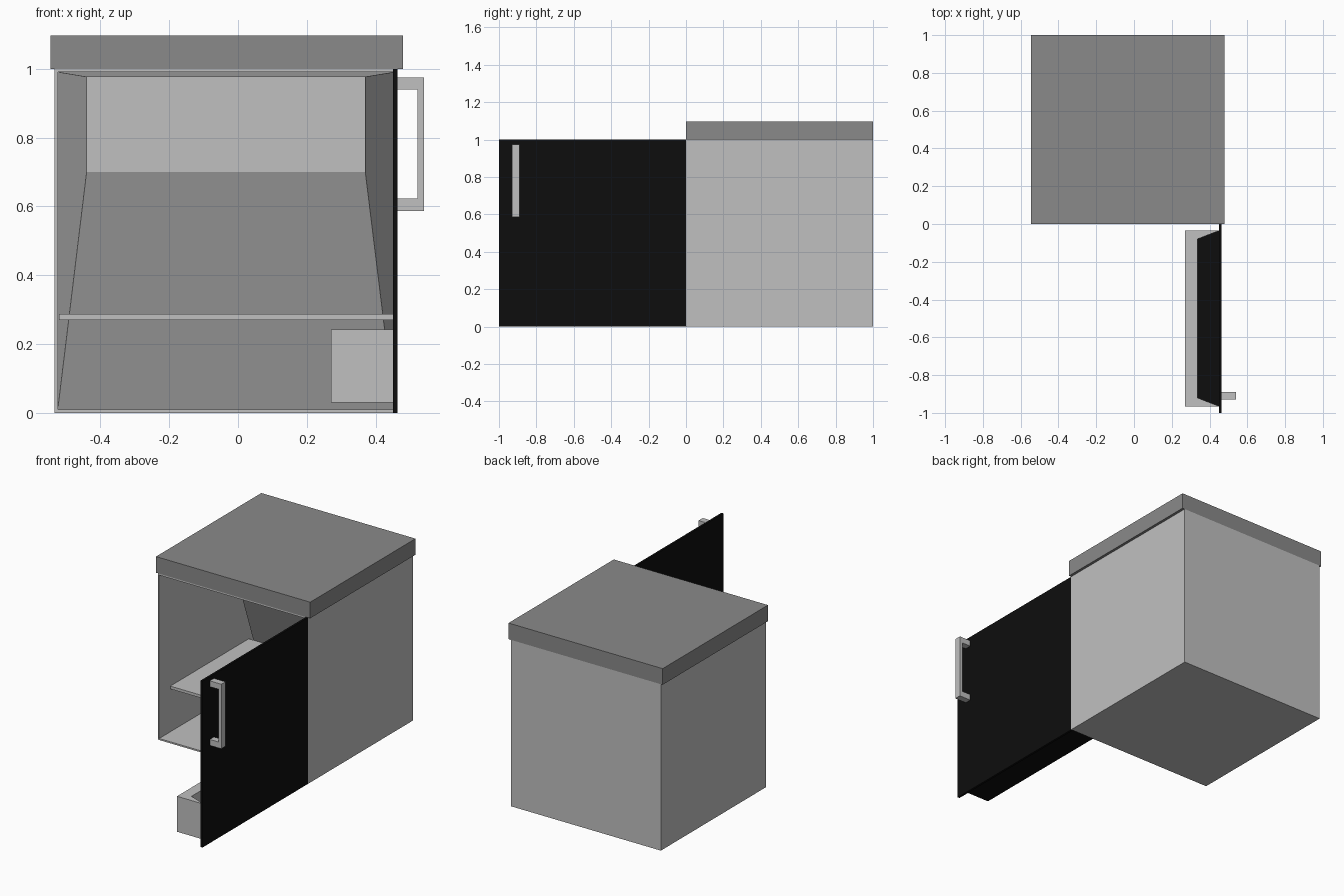
import bpy, bmesh
from mathutils import Vector

if "Cube" in bpy.data.objects:
    bpy.data.objects.remove(bpy.data.objects["Cube"])


def material(name, value):
    m = bpy.data.materials.new(name)
    m.diffuse_color = (value, value, value, 1)
    m.use_nodes = True
    m.node_tree.nodes["Principled BSDF"].inputs["Base Color"].default_value = m.diffuse_color
    return m


SILVER = material("silver_grey", 0.53)
GREY = material("mid_grey", 0.255)
BLACK = material("black", 0.004)


def finish(name, bm, *mats):
    bmesh.ops.recalc_face_normals(bm, faces=bm.faces)
    mesh = bpy.data.meshes.new(name)
    bm.to_mesh(mesh)
    bm.free()
    for m in mats:
        mesh.materials.append(m)
    ob = bpy.data.objects.new(name, mesh)
    bpy.context.collection.objects.link(ob)
    return ob


def box_bm(lo, hi):
    bm = bmesh.new()
    bmesh.ops.create_cube(bm, size=1)
    for v in bm.verts:
        v.co = Vector([(h if c > 0 else l) for c, l, h in zip(v.co, lo, hi)])
    return bm


def box(name, lo, hi, mat):
    return finish(name, box_bm(lo, hi), mat)


def prism(name, outline, axis, lo, hi, *mats, black_below=False):
    """Extrude a 2D outline along y ('Y': outline is x,z) or z ('Z': outline is x,y)."""
    bm = bmesh.new()
    put = (lambda a, b: (a, lo, b)) if axis == 'Y' else (lambda a, b: (a, b, lo))
    face = bm.faces.new([bm.verts.new(put(a, b)) for a, b in outline])
    ext = bmesh.ops.extrude_face_region(bm, geom=[face])['geom']
    move = (0, hi - lo, 0) if axis == 'Y' else (0, 0, hi - lo)
    bmesh.ops.translate(bm, vec=move,
                        verts=[g for g in ext if isinstance(g, bmesh.types.BMVert)])
    bmesh.ops.recalc_face_normals(bm, faces=bm.faces)
    if black_below:
        for f in bm.faces:
            f.material_index = 1 if f.normal.z < -0.9 else 0
    return finish(name, bm, *mats)


# Cabinet: hollow box whose inner back wall bulges forward near the top
bm = box_bm((-0.533, 0, 0), (0.464, 1, 1))
bm.normal_update()
front = next(f for f in bm.faces if f.normal.y < -0.9)
bmesh.ops.inset_individual(bm, faces=[front], thickness=0.013)
back = bmesh.ops.extrude_discrete_faces(bm, faces=[front])['faces'][0]
for v in back.verts:
    v.co.y = 0.985
bulge = bmesh.ops.extrude_discrete_faces(bm, faces=[back])['faces'][0]
for v in bulge.verts:
    v.co = Vector((0.37 if v.co.x > 0 else -0.44, 0.64,
                   0.977 if v.co.z > 0.5 else 0.70))
finish("cabinet", bm, SILVER)

# Worktop and inner shelf
box("worktop", (-0.545, 0, 1.0), (0.48, 1, 1.097), GREY)
box("shelf", (-0.52, 0.1, 0.27), (0.451, 0.845, 0.287), SILVER)

# Door standing open at a right angle
box("door", (0.451, -1, 0), (0.464, 0, 1), BLACK)

# Door handle: C-shaped bracket
prism("door_handle",
      [(0.464, 0.587), (0.54, 0.587), (0.54, 0.975), (0.464, 0.975),
       (0.464, 0.94), (0.521, 0.94), (0.521, 0.623), (0.464, 0.623)],
      'Y', -0.93, -0.89, SILVER)

# Door bin: U-shaped walls tapering to the door, with a black bottom
prism("door_bin",
      [(0.451, -0.965), (0.27, -0.965), (0.27, -0.035), (0.451, -0.035),
       (0.335, -0.08), (0.335, -0.92)],
      'Z', 0.03, 0.243, SILVER, BLACK, black_below=True)
prism("door_bin_floor",
      [(0.451, -0.965), (0.335, -0.92), (0.335, -0.08), (0.451, -0.035)],
      'Z', 0.03, 0.036, BLACK)
